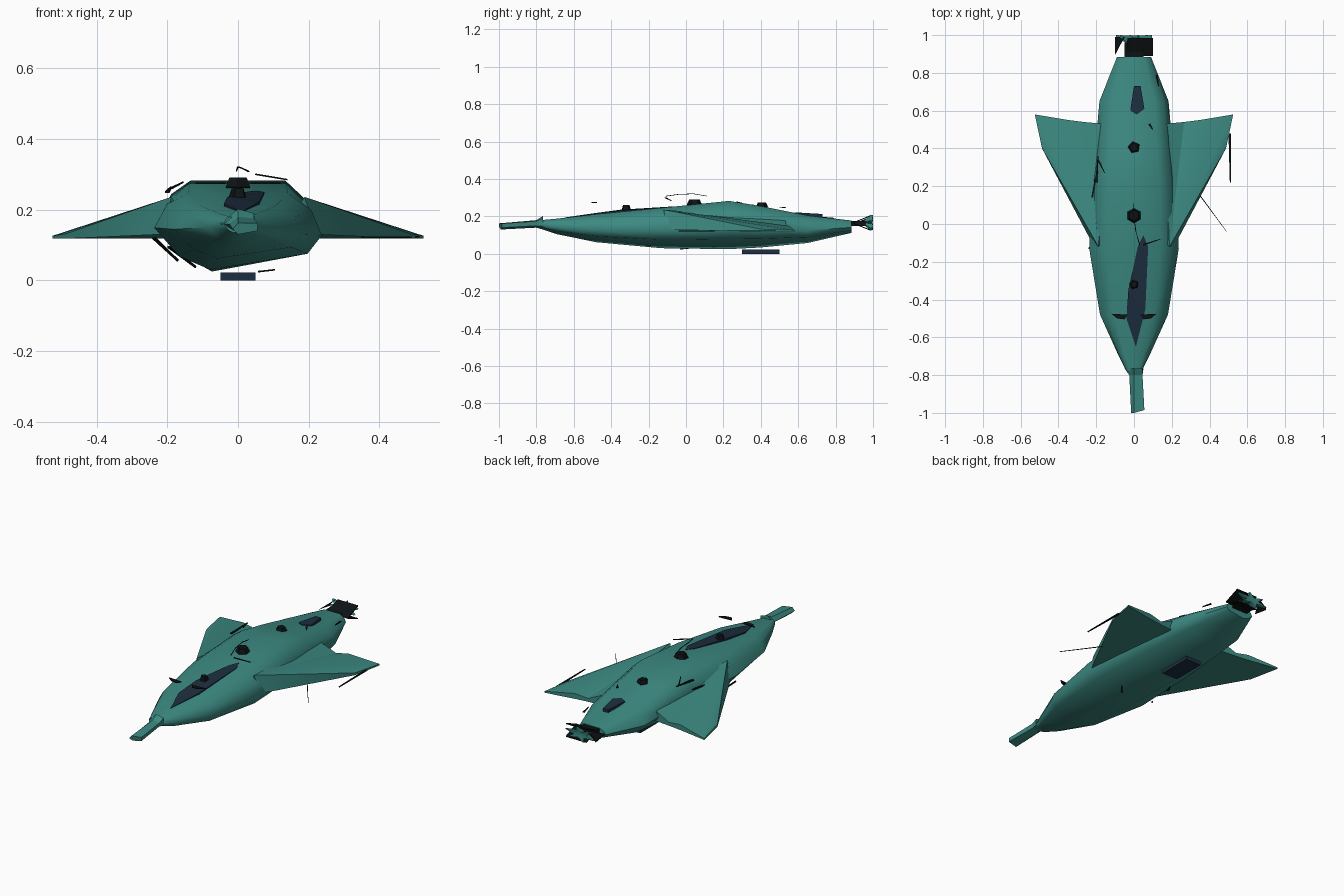
import bpy, bmesh, math
from mathutils import Vector

if "Cube" in bpy.data.objects:
    bpy.data.objects.remove(bpy.data.objects["Cube"])


def material(name, rgb):
    m = bpy.data.materials.new(name)
    m.diffuse_color = (*rgb, 1)
    m.use_nodes = True
    m.node_tree.nodes["Principled BSDF"].inputs["Base Color"].default_value = m.diffuse_color
    return m


TEAL = material("teal", (0.045, 0.25, 0.22))
NAVY = material("navy", (0.012, 0.027, 0.05))
BLACK = material("black", (0.004, 0.006, 0.007))


def finish(name, bm, mat, angle=None):
    bmesh.ops.recalc_face_normals(bm, faces=bm.faces)
    me = bpy.data.meshes.new(name)
    bm.to_mesh(me)
    bm.free()
    ob = bpy.data.objects.new(name, me)
    bpy.context.collection.objects.link(ob)
    me.materials.append(mat)
    if angle:
        bpy.ops.object.select_all(action='DESELECT')
        ob.select_set(True)
        bpy.context.view_layer.objects.active = ob
        bpy.ops.object.shade_smooth_by_angle(angle=math.radians(angle))
    return ob


def loft(name, rings, mat, angle=None):
    bm = bmesh.new()
    vs = [[bm.verts.new(p) for p in r] for r in rings]
    n = len(vs[0])
    for a, b in zip(vs, vs[1:]):
        for i in range(n):
            j = (i + 1) % n
            bm.faces.new((a[i], a[j], b[j], b[i]))
    bm.faces.new(vs[0])
    bm.faces.new(vs[-1])
    return finish(name, bm, mat, angle)


def solid(name, pts, mat, angle=None):
    """Closed faceted solid around a few corner points."""
    bm = bmesh.new()
    for p in pts:
        bm.verts.new(p)
    res = bmesh.ops.convex_hull(bm, input=bm.verts)
    loose = [g for g in res["geom_interior"] if isinstance(g, bmesh.types.BMVert)]
    bmesh.ops.delete(bm, geom=loose, context='VERTS')
    return finish(name, bm, mat, angle)


def bar(name, a, b, wide, thick, mat=BLACK):
    """Slim strip between two points, tapering to its far end."""
    a, b = Vector(a), Vector(b)
    d = (b - a).normalized()
    s = d.cross(Vector((0, 0, 1))).normalized()
    u = s.cross(d)
    ring = lambda p, k: [p + s * wide * k * i / 2 + u * thick * j / 2
                         for i, j in ((-1, -1), (1, -1), (1, 1), (-1, 1))]
    return loft(name, [ring(a, 1), ring(b, 0.4)], mat)


# Hull: one lopsided nine-sided section scaled along y
section = [(-.6, 1), (.6, 1), (.88, .55), (1, -.1), (.83, -.58),
           (-.33, -1), (-.7, -.65), (-1, .1), (-.85, .7)]
stations = [  # y, half width, bottom, top
    (-.78, .04, .135, .18), (-.69, .085, .105, .188), (-.48, .18, .062, .212),
    (-.13, .237, .03, .246), (.23, .222, .025, .283), (.40, .205, .034, .255),
    (.65, .183, .058, .205), (.885, .09, .112, .178)]
loft("hull", [[(u * w, y, (lo + hi) / 2 + v * (hi - lo) / 2) for u, v in section]
              for y, w, lo, hi in stations], TEAL, 60)

# Nose spike
loft("nose_spike", [
    [(-.05, -.765, .16), (.0, -.765, .13), (.05, -.765, .15), (.045, -.765, .19), (0, -.765, .202)],
    [(-.025, -.80, .16), (.0, -.80, .14), (.04, -.80, .15), (.045, -.80, .175), (0, -.80, .18)],
    [(-.015, -1, .145), (.0, -.99, .13), (.055, -.985, .14), (.055, -.985, .162), (0, -1, .163)]],
    TEAL)

# Swept wings: upper surface fans out from a high front root to a thin trailing edge
trail = [(.487, .40, .132), (.525, .58, .126), (.345, .55, .150), (.265, .54, .138), (.16, .53, .185)]
for side, label in ((1, "right"), (-1, "left")):
    bm = bmesh.new()
    new = lambda x, y, z: bm.verts.new((side * x, y, z))
    apex, chin, inner = new(.188, -.12, .236), new(.222, -.10, .130), new(.12, -.05, .130)
    top = [new(*p) for p in trail]
    low = [new(x, y, .118) for x, y, z in trail]
    for i in range(len(trail) - 1):
        bm.faces.new((apex, top[i], top[i + 1]))
        bm.faces.new((chin, low[i + 1], low[i]))
        bm.faces.new((top[i], low[i], low[i + 1], top[i + 1]))
    for f in ((apex, chin, low[0]), (apex, low[0], top[0]), (apex, inner, chin),
              (apex, top[-1], inner), (top[-1], low[-1], inner), (inner, low[-1], chin)):
        bm.faces.new(f)
    finish(label + "_wing", bm, TEAL, 30)

# Tail nozzle: two plates splaying apart, with a teal vane cluster at the rim
for z_end, label in ((.203, "upper"), (.127, "lower")):
    solid(label + "_tail_plate", [(x, .89, .162 + t) for x in (-.04, .10) for t in (0, .005)] +
          [(x, .985, z_end + t) for x in (-.035, .10) for t in (-.003, .003)], BLACK)
solid("tail_fin", [(-.10, .895, .16), (-.10, .99, .145), (-.05, .99, .20),
                   (-.10, .99, .155)], BLACK)
solid("tail_core", [(x, y, z) for x in (-.05, .05) for y in (.87, .96) for z in (.15, .175)], BLACK)
for i in range(6):
    a = i * math.tau / 6 + .3
    c, s = math.cos(a), math.sin(a)
    solid("tail_vane", [(0, .94, .166), (-.03 * s, .995, .166 + .014 * c),
                        (.1 * c, .985, .166 + .042 * s), (.1 * c, 1, .168 + .042 * s),
                        (.03 * s, .995, .166 - .014 * c)], TEAL)

# Canopy lying slightly skewed on the nose deck
canopy = [(.01, -.65, .194), (-.04, -.50, .216), (-.03, -.35, .236), (.02, -.12, .25),
          (.05, -.06, .254), (.075, -.12, .250), (.06, -.45, .222)]
solid("canopy", canopy + [(x, y, z - .04) for x, y, z in canopy], NAVY)

# Rear deck hatch
hatch = [(-.02, .60), (.0, .73), (.035, .73), (.055, .61), (.015, .58)]
solid("rear_hatch", [(x, y, z) for x, y in hatch for z in (.18, .222 - .06 * (y - .58))], NAVY)


# Deck turrets
def turret(x, y, z, r, h, n):
    ring = lambda k, zz: [(x + r * k * math.cos(i * math.tau / n + .52),
                           y + r * k * math.sin(i * math.tau / n + .52), zz) for i in range(n)]
    loft("deck_turret", [ring(.6, z - .025), ring(1, z), ring(.7, z + h)], BLACK)


turret(0, .045, .264, .040, .027, 6)
turret(0, .405, .254, .033, .02, 5)
turret(0, -.32, .236, .026, .024, 5)

# Forward deck blades
for s in (1, -1):
    solid("deck_blade", [(s * x, y, z) for x, y in ((.035, -.48), (.05, -.505), (.09, -.50), (.12, -.475))
                         for z in (.272, .277)], BLACK)

# Arched sensor mast above the main turret
arc = [(.03, -.11, .308), (.01, -.04, .318), (.0, .04, .321), (-.005, .11, .309)]
for a, b in zip(arc, arc[1:]):
    bar("sensor_arch", a, b, .005, .003)

# Loose strips and aerials: start, end, width, thickness
strips = [
    ("deck_strip", (.05, -.11, .30), (.14, -.08, .285), .008, .004),
    ("deck_strip", (.12, .79, .19), (.13, .73, .195), .010, .005),
    ("deck_strip", (.08, .53, .248), (.10, .50, .246), .012, .004),
    ("side_strip", (-.228, .10, .188), (-.205, .24, .195), .012, .016),
    ("side_strip", (-.20, .22, .25), (-.19, .36, .262), .012, .006),
    ("side_strip", (-.19, .34, .26), (-.155, .27, .278), .008, .004),
    ("left_fender_strip", (-.238, -.13, .12), (-.17, -.05, .056), .010, .006),
    ("left_fender_strip", (-.195, .05, .095), (-.12, .16, .038), .010, .006),
    ("belly_strip", (.06, -.03, .025), (.103, .02, .03), .010, .004),
    ("wing_aerial", (.35, .15, .122), (.49, -.04, .122), .005, .003),
    ("wing_tip_rail", (.507, .48, .123), (.51, .22, .123), .014, .004),
]
for name, a, b, w, t in strips:
    bar(name, a, b, w, t)

# Belly box
solid("belly_box", [(x, y, z) for x in (-.05, .05) for y in (.3, .5) for z in (0, .022)], NAVY)
